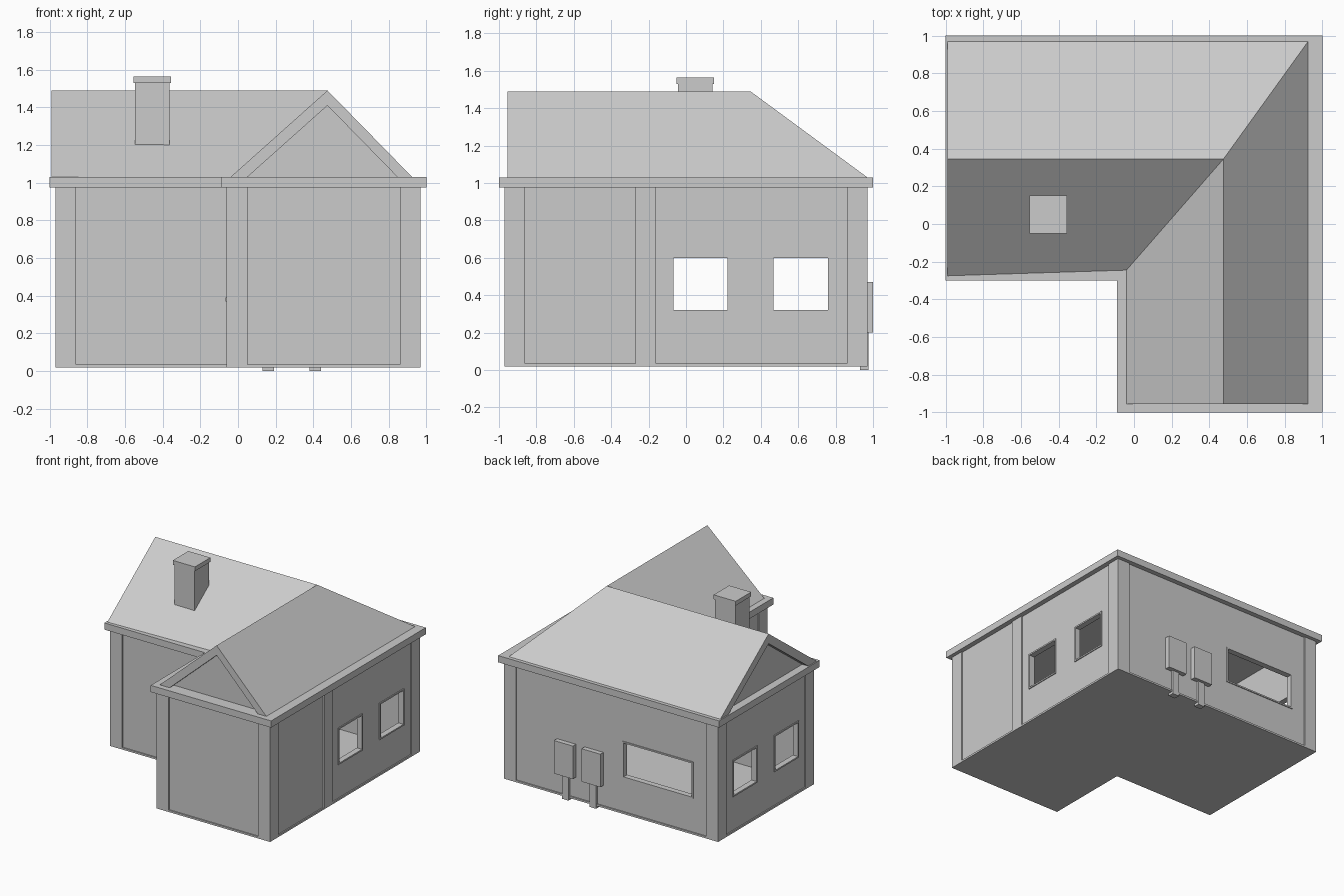
import bpy, bmesh
from mathutils import Vector

if "Cube" in bpy.data.objects:
    bpy.data.objects.remove(bpy.data.objects["Cube"])


def make(name, verts, faces):
    me = bpy.data.meshes.new(name)
    me.from_pydata(verts, [], faces)
    bm = bmesh.new()
    bm.from_mesh(me)
    bmesh.ops.remove_doubles(bm, verts=bm.verts, dist=1e-5)
    bmesh.ops.recalc_face_normals(bm, faces=bm.faces)
    bm.to_mesh(me)
    bm.free()
    ob = bpy.data.objects.new(name, me)
    bpy.context.collection.objects.link(ob)
    return ob


def box(name, x0, x1, y0, y1, z0, z1):
    v = [(x, y, z) for x in (x0, x1) for y in (y0, y1) for z in (z0, z1)]
    f = [(0, 1, 3, 2), (4, 6, 7, 5), (0, 4, 5, 1), (2, 3, 7, 6), (0, 2, 6, 4), (1, 5, 7, 3)]
    return make(name, v, f)


def outline(d):
    """L-shaped plan, moved inward by d."""
    s, nx, ny = 0.97 - d, -0.06 + d, -0.27 + d
    return [(nx, -s), (s, -s), (s, s), (-s, s), (-s, ny), (nx, ny)]


def slab(name, d, z0, z1):
    p = outline(d)
    v = [(x, y, z) for z in (z0, z1) for x, y in p]
    f = [tuple(range(6)), tuple(range(6, 12))]
    f += [(i, (i + 1) % 6, (i + 1) % 6 + 6, i + 6) for i in range(6)]
    return make(name, v, f)


def cut(target, cutter):
    m = target.modifiers.new("cut", 'BOOLEAN')
    m.operation, m.solver, m.object = 'DIFFERENCE', 'EXACT', cutter
    cutter.hide_render = True
    bpy.context.view_layer.objects.active = target
    bpy.ops.object.modifier_apply(modifier=m.name)
    bpy.data.objects.remove(cutter)


def frame(name, axis, pos0, pos1, a0, a1, z0, z1, t):
    """Four bars around an opening; axis is the wall's normal."""
    bars = [(a0, a1, z0, z0 + t), (a0, a1, z1 - t, z1),
            (a0, a0 + t, z0 + t, z1 - t), (a1 - t, a1, z0 + t, z1 - t)]
    for i, (b0, b1, c0, c1) in enumerate(bars):
        if axis == 'x':
            box(f"{name}_{i}", pos0, pos1, b0, b1, c0, c1)
        else:
            box(f"{name}_{i}", b0, b1, pos0, pos1, c0, c1)


# Floor, hollow walls and ceiling slab
slab("floor", 0, 0.02, 0.035)
slab("eaves_slab", -0.03, 0.975, 1.03)
walls = slab("walls", 0.01, 0.03, 0.98)
cut(walls, slab("room_cutter", 0.05, 0.0, 1.1))

# Corner posts
for x, y in outline(0.055) + [(0.915, -0.215)]:
    box("corner_post", x - 0.055, x + 0.055, y - 0.055, y + 0.055, 0.02, 0.976)

# Side windows (left and right) and wide back window
for y0, y1 in ((-0.08, 0.235), (0.455, 0.77)):
    cut(walls, box("window_cutter", -1.2, 1.2, y0, y1, 0.31, 0.61))
    for s in (-1, 1):
        frame("side_window_frame", 'x', *sorted((s * 0.92, s * 0.967)), y0, y1, 0.31, 0.61, 0.012)
cut(walls, box("window_cutter", -0.74, -0.10, 0.7, 1.2, 0.31, 0.61))
frame("back_window_frame", 'y', 0.92, 0.967, -0.74, -0.10, 0.31, 0.61, 0.012)

# Entrance door in the notch, facing left
cut(walls, box("door_cutter", -0.2, 0.1, -0.77, -0.37, 0.0, 0.74))
frame("door_frame", 'x', -0.058, -0.01, -0.77, -0.37, 0.03, 0.74, 0.015)
box("door", -0.045, -0.02, -0.757, -0.383, 0.03, 0.73)
box("door_knob", -0.066, -0.045, -0.73, -0.71, 0.37, 0.39)

# Utility boxes on the back wall
for x in (0.16, 0.41):
    box("utility_box", x - 0.085, x + 0.085, 0.955, 1.0, 0.20, 0.47)
    box("utility_post", x - 0.03, x + 0.03, 0.93, 0.977, 0.0, 0.21)

# Roof: L-shaped ridge, hip, valley and two recessed gables
zb, zt = 1.03, 1.49
fl, fr = Vector((-0.04, -0.955, zb)), Vector((0.925, -0.955, zb))
hip, valley = Vector((0.925, 0.97, zb)), Vector((-0.04, -0.245, zb))
lf, lb = Vector((-0.99, -0.275, zb)), Vector((-0.99, 0.97, zb))
front_top, mid, left_top = Vector((0.475, -0.955, zt)), Vector((0.475, 0.345, zt)), Vector((-0.99, 0.345, zt))
verts, faces = [], []


def face(*pts):
    n = len(verts)
    verts.extend(pts)
    faces.append(tuple(range(n, n + len(pts))))


def gable(a, top, b, inward):
    base = Vector((top.x, top.y, zb))
    k = 0.38 / 0.46
    ia, it, ib = [base + (p - base) * k for p in (a, top, b)]
    da, dt, db = [p + inward for p in (ia, it, ib)]
    face(a, ia, it, top)
    face(top, it, ib, b)
    face(ia, da, dt, it)
    face(it, dt, db, ib)
    face(da, db, dt)
    face(ia, ib, db, da)


face(fl, front_top, mid, valley)
face(fr, hip, mid, front_top)
face(hip, lb, left_top, mid)
face(lf, valley, mid, left_top)
gable(fl, front_top, fr, Vector((0, 0.055, 0)))
gable(lb, left_top, lf, Vector((0.055, 0, 0)))
# Underside closes the roof along the inner gable points
ka = 0.38 / 0.46
fa, fb = front_top.x + (fl.x - front_top.x) * ka, front_top.x + (fr.x - front_top.x) * ka
la, lc = left_top.y + (lb.y - left_top.y) * ka, left_top.y + (lf.y - left_top.y) * ka
face(fl, Vector((fa, fl.y, zb)), Vector((fb, fl.y, zb)), fr, hip, lb,
     Vector((lb.x, la, zb)), Vector((lb.x, lc, zb)), lf, valley)
make("roof", verts, faces)

# Chimney
box("chimney", -0.547, -0.363, -0.042, 0.142, 1.15, 1.535)
box("chimney_cap", -0.555, -0.355, -0.05, 0.15, 1.53, 1.565)
